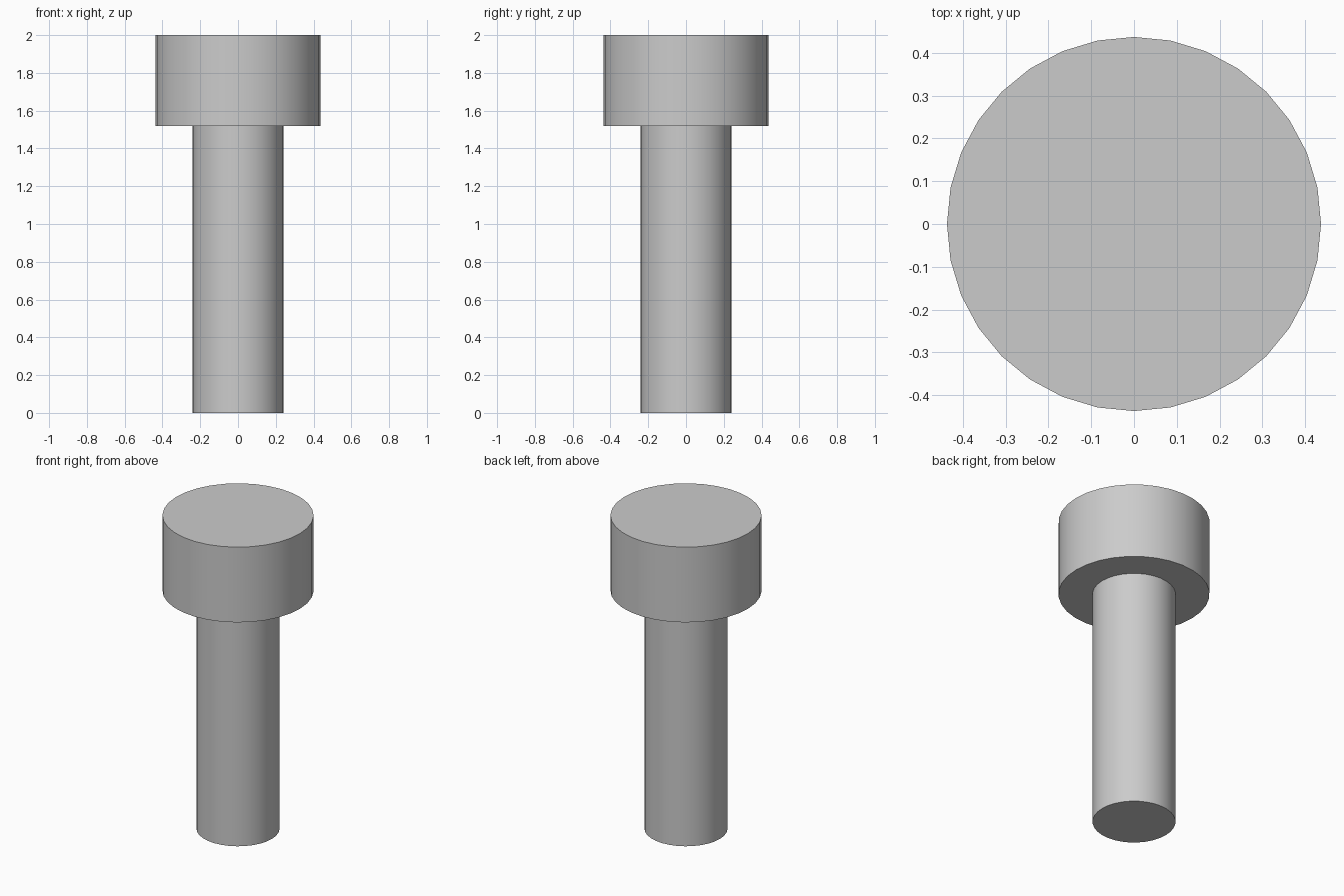
import bpy
import math

cube = bpy.data.objects.get("Cube")
if cube:
    bpy.data.objects.remove(cube, do_unlink=True)

# Single plain grey material
grey = bpy.data.materials.new("light_grey")
grey.use_nodes = True
colour = (0.6, 0.6, 0.6, 1)
grey.diffuse_color = colour
grey.node_tree.nodes["Principled BSDF"].inputs["Base Color"].default_value = colour


def cylinder(name, radius, bottom, top):
    bpy.ops.mesh.primitive_cylinder_add(
        vertices=32, radius=radius, depth=top - bottom,
        location=(0, 0, (bottom + top) / 2))
    obj = bpy.context.object
    obj.name = name
    obj.data.materials.append(grey)
    bpy.ops.object.shade_smooth_by_angle(angle=math.radians(30))
    return obj


# Bolt: slim shank below a wide round head
HEAD_BASE = 1.52
cylinder("shank", 0.24, 0, HEAD_BASE)
cylinder("head", 0.437, HEAD_BASE, 2)
